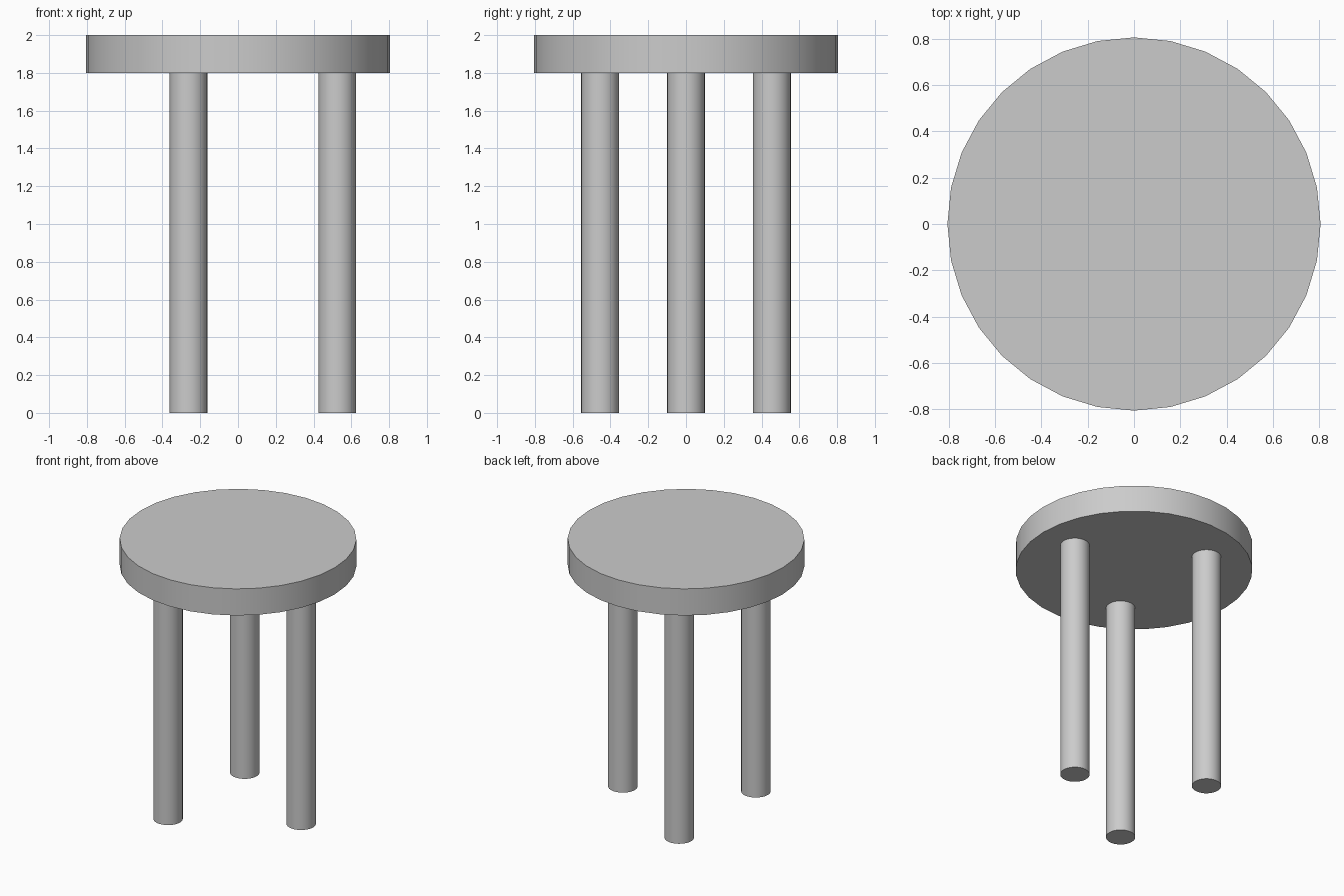
import bpy
from math import cos, sin, tau

if "Cube" in bpy.data.objects:
    bpy.data.objects.remove(bpy.data.objects["Cube"])

SEAT_RADIUS = 0.806
LEG_RADIUS = 0.1
LEG_RING = 0.525
SEAT_BOTTOM, SEAT_TOP = 1.8, 2.0


def cylinder(name, radius, x, y, z0, z1):
    bpy.ops.mesh.primitive_cylinder_add(
        vertices=32, radius=radius, depth=z1 - z0,
        location=(x, y, (z0 + z1) / 2))
    obj = bpy.context.object
    obj.name = name
    bpy.ops.object.shade_smooth_by_angle()
    return obj


# Round seat
cylinder("seat", SEAT_RADIUS, 0, 0, SEAT_BOTTOM, SEAT_TOP)

# Three legs evenly spaced on a ring
for i, name in enumerate(("right_leg", "back_left_leg", "front_left_leg")):
    a = tau * i / 3
    cylinder(name, LEG_RADIUS, LEG_RING * cos(a), LEG_RING * sin(a), 0, SEAT_BOTTOM)
